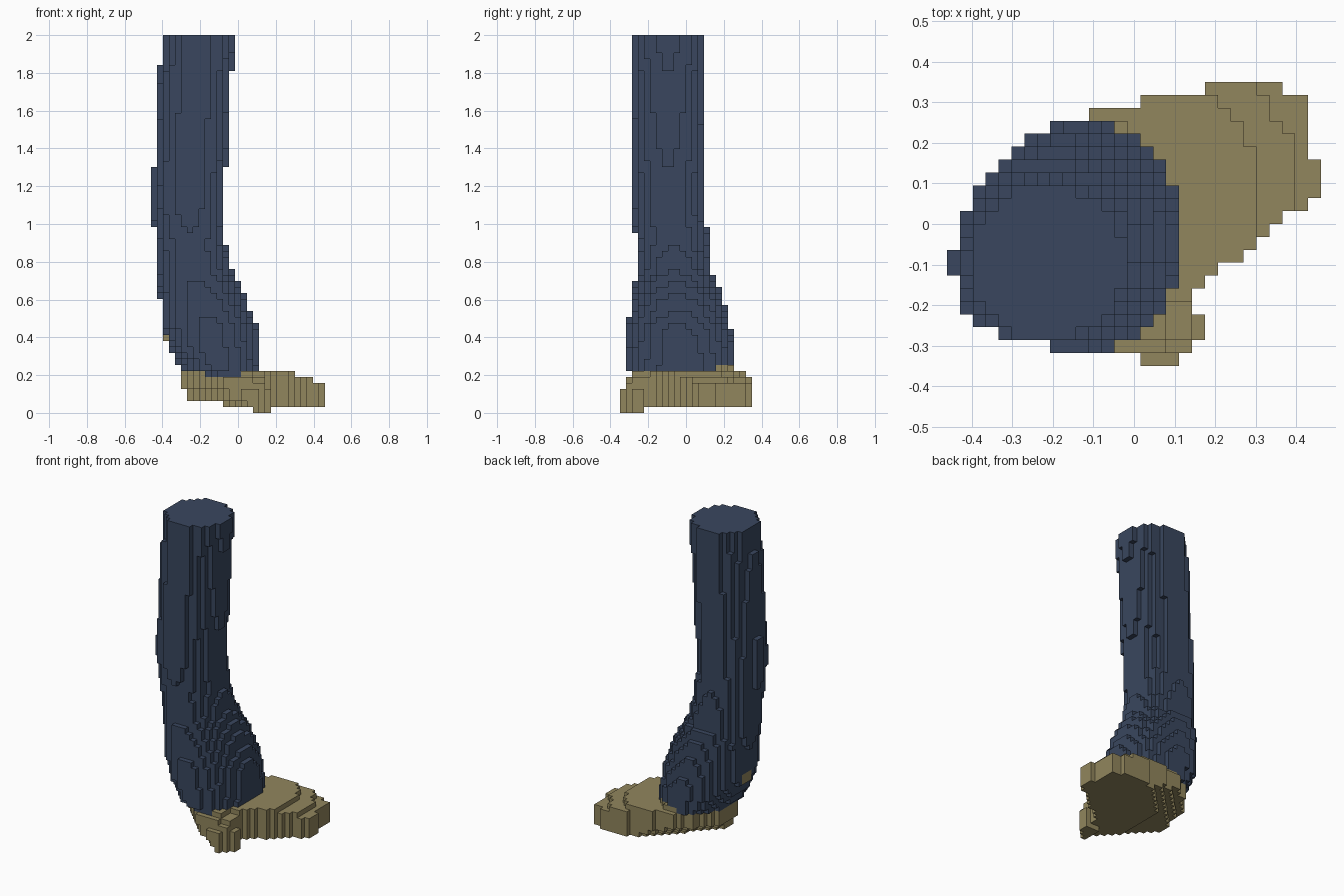
import bpy
import bmesh

cube = bpy.data.objects.get("Cube")
if cube:
    bpy.data.objects.remove(cube, do_unlink=True)

NX, NY, NZ = 29, 22, 63
S = 2 / NZ          # size of one block


def material(name, rgb):
    m = bpy.data.materials.new(name)
    m.use_nodes = True
    m.diffuse_color = (*rgb, 1)
    m.node_tree.nodes["Principled BSDF"].inputs["Base Color"].default_value = (*rgb, 1)
    return m


navy = material("navy cloth", (0.041, 0.062, 0.113))
tan = material("tan leather", (0.285, 0.238, 0.110))

# Leg cross-sections: height, x min, x max, y min, y max
LEG = [
    (0.22, -.29, .11, -.31, .25), (0.35, -.37, .11, -.31, .25),
    (0.45, -.40, .10, -.31, .235), (0.52, -.405, .07, -.298, .215),
    (0.60, -.409, .045, -.285, .195), (0.67, -.418, .008, -.275, .172),
    (0.75, -.43, -.035, -.255, .135), (0.90, -.438, -.07, -.258, .118),
    (1.10, -.447, -.08, -.285, .095), (1.30, -.442, -.066, -.285, .095),
    (1.80, -.413, -.036, -.285, .095), (2.00, -.40, -.02, -.285, .095),
]

# Boot plan outline, heel to toe, with the spur on the front side
BOOT = [
    (-.30, -.08), (-.20, -.18), (-.11, -.26), (-.05, -.315), (.015, -.315),
    (.015, -.35), (.11, -.35), (.14, -.315), (.175, -.285), (.175, -.22),
    (.14, -.22), (.14, -.16), (.175, -.16), (.175, -.125), (.205, -.125),
    (.205, -.095), (.27, -.095), (.27, -.06), (.335, -.01), (.365, .034),
    (.43, .034), (.43, .064), (.462, .064), (.462, .16), (.43, .16),
    (.43, .318), (.366, .318), (.366, .35), (.174, .35), (.174, .318),
    (.015, .318), (.015, .287), (-.08, .287), (-.2, .2), (-.30, .06),
]


def in_polygon(x, y, pts):
    inside = False
    for (ax, ay), (bx, by) in zip(pts, pts[1:] + pts[:1]):
        if (ay > y) != (by > y) and x < ax + (y - ay) * (bx - ax) / (by - ay):
            inside = not inside
    return inside


def in_leg(x, y, z):
    if z < LEG[0][0]:
        return False
    for a, b in zip(LEG, LEG[1:]):
        if z <= b[0]:
            t = (z - a[0]) / (b[0] - a[0])
            x0, x1, y0, y1 = (p + (q - p) * t for p, q in zip(a[1:], b[1:]))
            u = (x - (x0 + x1) / 2) / ((x1 - x0) / 2 + .003)
            v = (y - (y0 + y1) / 2) / ((y1 - y0) / 2 + .003)
            return u * u + v * v <= 1
    return False


def in_boot(x, y, z):
    if z > 7 * S or not in_polygon(x, y, BOOT):
        return False
    layer = int(z / S)
    # Top steps down toward the toe
    c = x + 0.8 * max(0, y - .2)
    top = 7 if c < .29 else 6 if c < .405 else 5
    # Spur steps down and outward
    if y < -.19 and x > .07:
        top = 6 if y > -.285 else 5
    if y < -.285:
        top = min(top, 6)
    if y < -.317 or (y < -.2 and x > .14):
        top = 4
    if layer >= top:
        return False
    # Underside rises toward the heel; the spur reaches the ground
    if layer == 0:
        return x > .075 and y < -.22
    if layer == 1:
        return x > -.08 and x + y > -.29 and y - x < .18
    if layer < 4:
        return x > -.27 and x + y > -.34 and y - x < (.26 if layer == 2 else .32)
    return y - x < .40


def centre(i, j, k):
    return (i + .5 - NX / 2) * S, (j + .5 - NY / 2) * S, (k + .5) * S


def cells(test):
    return {(i, j, k) for i in range(NX) for j in range(NY) for k in range(NZ)
            if test(*centre(i, j, k))}


def build_blocks(name, filled, mats, patch):
    """Make the outer skin of a set of blocks; patch picks the second colour."""
    bm = bmesh.new()
    verts = {}

    def vert(p):
        if p not in verts:
            verts[p] = bm.verts.new(((p[0] - NX / 2) * S, (p[1] - NY / 2) * S, p[2] * S))
        return verts[p]

    for cell in sorted(filled):
        for axis in range(3):
            u, v = (axis + 1) % 3, (axis + 2) % 3
            for side in (0, 1):
                near = list(cell)
                near[axis] += 2 * side - 1
                if tuple(near) in filled:
                    continue
                loop = []
                for du, dv in ((0, 0), (1, 0), (1, 1), (0, 1)):
                    p = list(cell)
                    p[axis] += side
                    p[u] += du
                    p[v] += dv
                    loop.append(vert(tuple(p)))
                face = bm.faces.new(loop if side else loop[::-1])
                face.material_index = int(patch(*centre(*cell)))
    mesh = bpy.data.meshes.new(name)
    bm.to_mesh(mesh)
    bm.free()
    for m in mats:
        mesh.materials.append(m)
    obj = bpy.data.objects.new(name, mesh)
    bpy.context.collection.objects.link(obj)


def leg_patch(x, y, z):
    """Tan spots at the back of the ankle and along the hem."""
    ankle = x < -.36 and .38 < z < .45 and -.1 < y < .01
    hem = z < 8 * S and y > .16 and x > -.1
    return ankle or hem


def hem_patch(x, y, z):
    """Cloth hem dipping over the boot's front edge."""
    return z > 6 * S and -.17 < x < .02 and y < -.2


build_blocks("trouser_leg", cells(in_leg), [navy, tan], leg_patch)
build_blocks("boot", cells(in_boot), [tan, navy], hem_patch)
